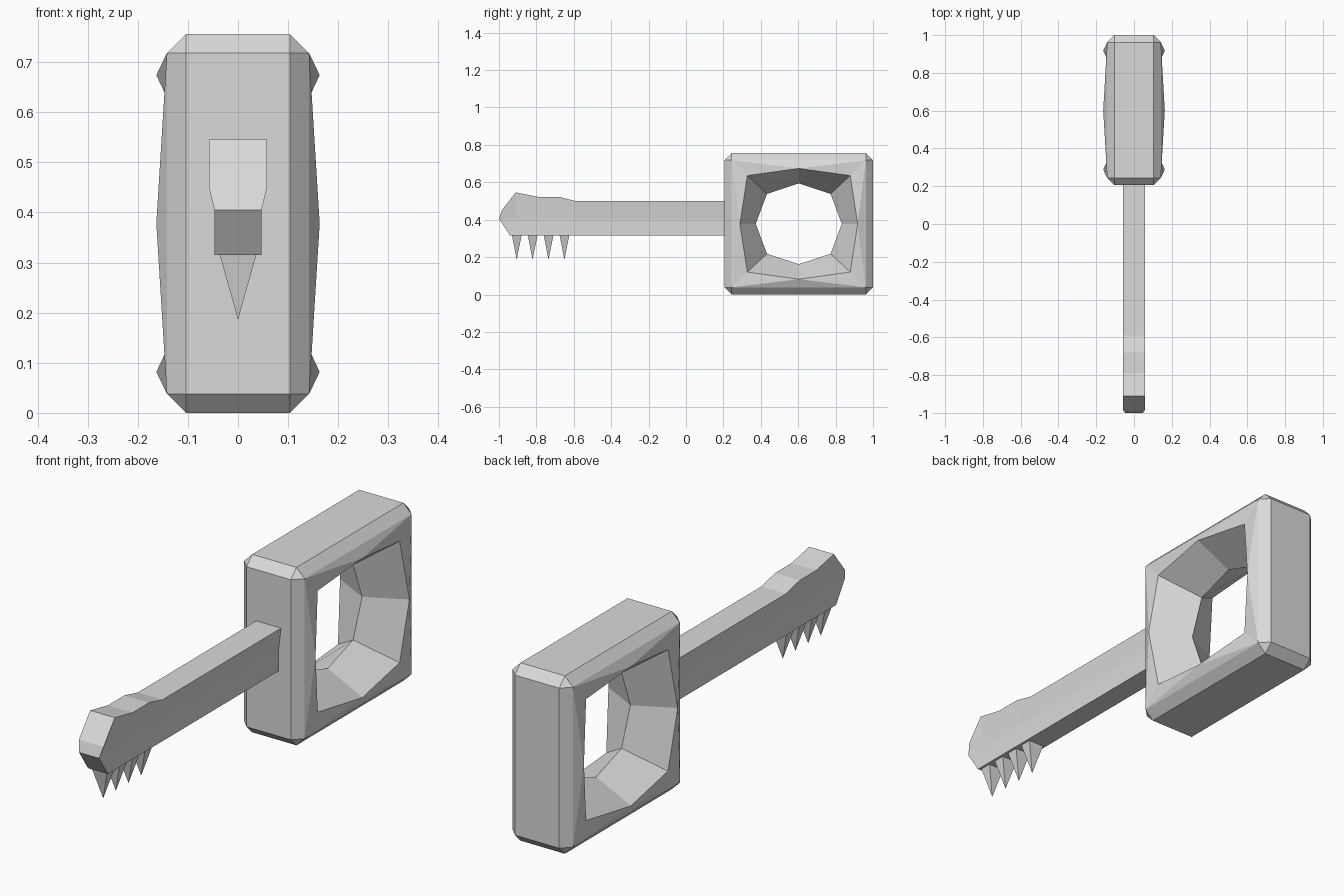
import bpy, bmesh, math
from mathutils import Vector

if "Cube" in bpy.data.objects:
    bpy.data.objects.remove(bpy.data.objects["Cube"])

mat = bpy.data.materials.new("light grey")
mat.diffuse_color = (0.7, 0.7, 0.7, 1)
mat.use_nodes = True
mat.node_tree.nodes["Principled BSDF"].inputs["Base Color"].default_value = mat.diffuse_color


def finish(bm, name):
    bmesh.ops.recalc_face_normals(bm, faces=bm.faces)
    me = bpy.data.meshes.new(name)
    bm.to_mesh(me)
    bm.free()
    me.materials.append(mat)
    ob = bpy.data.objects.new(name, me)
    bpy.context.collection.objects.link(ob)
    return ob


# Grip block: chamfered box with a flared octagonal opening
CY, CZ = 0.603, 0.378
bm = bmesh.new()
bmesh.ops.create_cube(bm, size=1)
for v in bm.verts:
    v.co = Vector((v.co.x * 0.284, CY + v.co.y * 0.794, CZ + v.co.z * 0.756))
bmesh.ops.bevel(bm, geom=bm.edges[:], offset=0.038, segments=1, affect='EDGES')


def ring(x_mid, x_diag, mid, diag):
    out = []
    for k in range(8):
        a = k * math.pi / 4
        if k % 2 == 0:
            x, y, z = x_mid, mid[0] * math.cos(a), mid[1] * math.sin(a)
        else:
            x = x_diag
            y = math.copysign(diag[0], math.cos(a))
            z = math.copysign(diag[1], math.sin(a))
        out.append(bm.verts.new((x, CY + y, CZ + z)))
    return out


inner = ring(0, 0, (0.23, 0.216), (0.17, 0.16))
bm.faces.ensure_lookup_table()
sides = [f for f in bm.faces if abs(f.normal.x) > 0.99]
for f in sides:
    s = 1 if f.calc_center_median().x > 0 else -1
    corners = sorted(f.verts, key=lambda v: math.atan2(v.co.z - CZ, v.co.y - CY) % (2 * math.pi))
    bm.faces.remove(f)
    rim = ring(s * 0.163, s * 0.145, (0.315, 0.296), (0.275, 0.258))
    for j in range(4):
        a, b = corners[j], corners[(j + 1) % 4]
        ra, m, rb = (rim[(2 * j + i) % 8] for i in (1, 2, 3))
        for tri in ((a, b, m), (a, m, ra), (b, rb, m)):
            bm.faces.new(tri)
    for k in range(8):
        n = (k + 1) % 8
        bm.faces.new((rim[k], rim[n], inner[n], inner[k]))
finish(bm, "grip_block")

# Shaft: six-point sections lofted along y; each is (y, z) for top, middle, bottom
sections = [((y, t), (y, 0.405), (y, 0.315)) for y, t in
            ((0.23, 0.50), (-0.59, 0.50), (-0.68, 0.522), (-0.79, 0.522), (-0.91, 0.546))]
sections.append(((-0.985, 0.45), (-1.0, 0.405), (-0.94, 0.315)))
bm = bmesh.new()
loops = []
for sec in sections:
    right = [(w, y, z) for (y, z), w in zip(sec, (0.058, 0.047, 0.047))]
    left = [(-x, y, z) for x, y, z in reversed(right)]
    loops.append([bm.verts.new(p) for p in right + left])
for p, q in zip(loops, loops[1:]):
    for i in range(6):
        n = (i + 1) % 6
        bm.faces.new((p[i], p[n], q[n], q[i]))
bm.faces.new(loops[0])
# tip cap in two facets
t = loops[-1]
bm.faces.new((t[0], t[1], t[4], t[5]))
bm.faces.new((t[1], t[2], t[3], t[4]))
finish(bm, "shaft")

# Teeth: pointed pyramids under the tip
for i in range(4):
    y = -0.905 + i * 0.085
    bm = bmesh.new()
    base = [bm.verts.new((sx * 0.037, y + sy * 0.026, 0.317))
            for sx, sy in ((-1, -1), (1, -1), (1, 1), (-1, 1))]
    tip = bm.verts.new((0, y, 0.186))
    bm.faces.new(base)
    for k in range(4):
        bm.faces.new((base[k], base[(k + 1) % 4], tip))
    finish(bm, f"tooth_{i + 1}")
